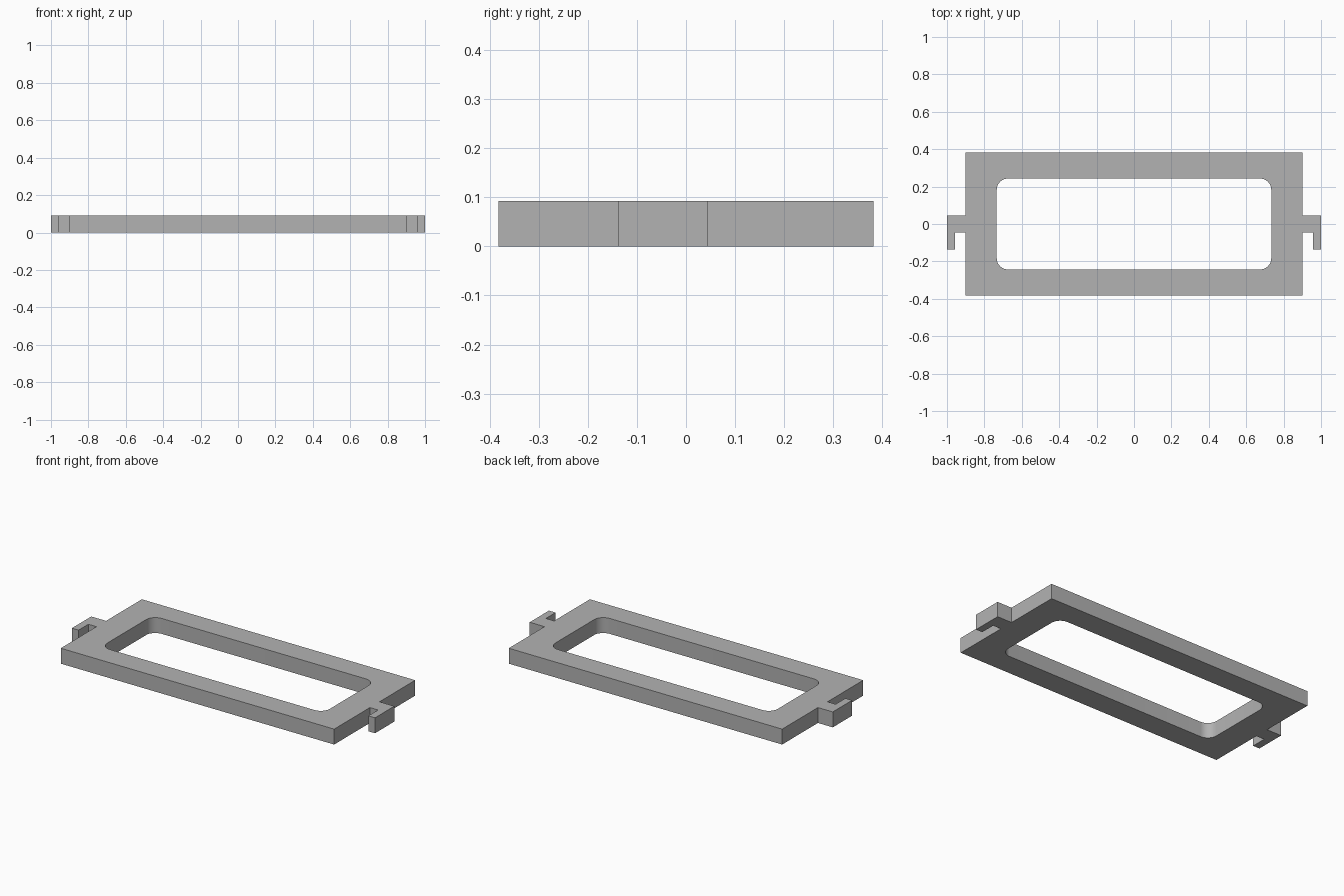
import bpy
import bmesh
import math

HEIGHT = 0.092

default = bpy.data.objects.get("Cube")
if default:
    bpy.data.objects.remove(default, do_unlink=True)

# Single grey material
grey = bpy.data.materials.new("plain grey")
grey.use_nodes = True
colour = (0.45, 0.45, 0.45, 1.0)
grey.diffuse_color = colour
grey.node_tree.nodes["Principled BSDF"].inputs["Base Color"].default_value = colour


def rounded_rectangle(half_x, half_y, radius, steps=8):
    """Outline points, counter-clockwise, with an arc at each corner."""
    points = []
    for corner, (sx, sy) in enumerate([(1, 1), (-1, 1), (-1, -1), (1, -1)]):
        for i in range(steps + 1):
            angle = math.pi / 2 * (corner + i / steps)
            points.append((sx * (half_x - radius) + radius * math.cos(angle),
                           sy * (half_y - radius) + radius * math.sin(angle)))
    return points


def add_loop(bm, points):
    verts = [bm.verts.new((x, y, 0)) for x, y in points]
    return [bm.edges.new((a, b)) for a, b in zip(verts, verts[1:] + verts[:1])]


# Right half of the outline: plate corner, hooked tab, plate corner
half_outline = [(0.902, -0.382), (0.902, -0.045), (0.956, -0.045),
                (0.956, -0.137), (1.0, -0.137), (1.0, 0.045),
                (0.902, 0.045), (0.902, 0.382)]
outline = half_outline + [(-x, y) for x, y in reversed(half_outline)]
opening = rounded_rectangle(0.734, 0.243, 0.06)

# Flat plate with opening, extruded to a solid
bm = bmesh.new()
edges = add_loop(bm, outline) + add_loop(bm, opening)
bmesh.ops.triangle_fill(bm, edges=edges, use_beauty=True, use_dissolve=False)
top = bmesh.ops.extrude_face_region(bm, geom=bm.faces[:], use_keep_orig=True)
bmesh.ops.translate(bm, vec=(0, 0, HEIGHT),
                    verts=[g for g in top["geom"] if isinstance(g, bmesh.types.BMVert)])
bmesh.ops.recalc_face_normals(bm, faces=bm.faces[:])

mesh = bpy.data.meshes.new("hooked_frame")
bm.to_mesh(mesh)
bm.free()
mesh.materials.append(grey)
frame = bpy.data.objects.new("hooked_frame", mesh)
bpy.context.collection.objects.link(frame)

# Smooth the rounded corners, keep the edges crisp
bpy.ops.object.select_all(action="DESELECT")
frame.select_set(True)
bpy.context.view_layer.objects.active = frame
bpy.ops.object.shade_smooth_by_angle(angle=math.radians(30))
